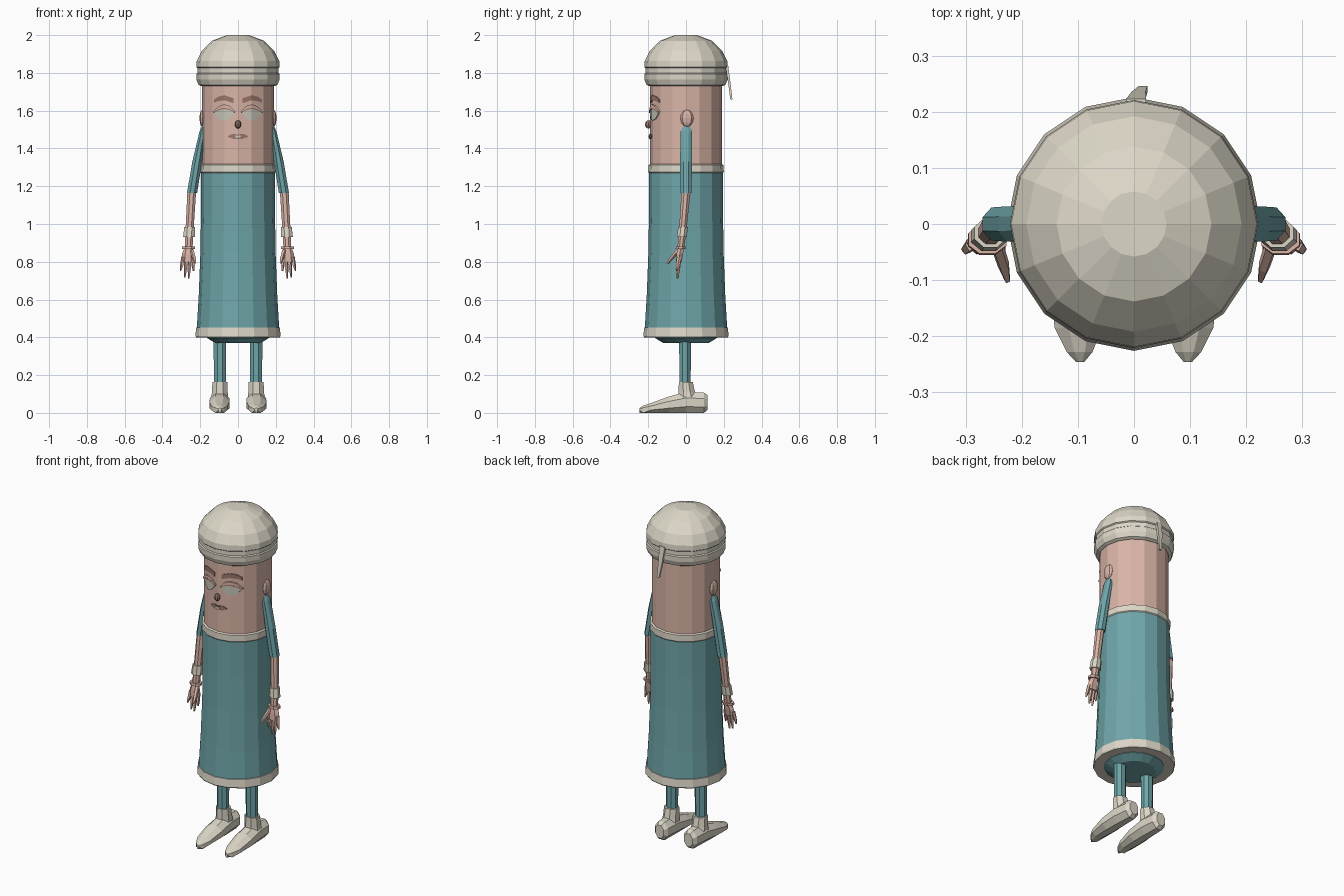
import bpy, bmesh, math


def material(name, col):
    m = bpy.data.materials.new(name)
    m.diffuse_color = (*col, 1)
    return m


SKIN = material("skin", (0.70, 0.46, 0.385))
TEAL = material("teal cloth", (0.16, 0.38, 0.40))
CREAM = material("cream cloth", (0.72, 0.68, 0.575))
BROWN = material("brown skin", (0.33, 0.18, 0.15))
EYE = material("eye grey", (0.56, 0.56, 0.49))


def finish(name, bm, mat):
    bmesh.ops.recalc_face_normals(bm, faces=bm.faces[:])
    me = bpy.data.meshes.new(name)
    bm.to_mesh(me)
    bm.free()
    me.materials.append(mat)
    ob = bpy.data.objects.new(name, me)
    bpy.context.collection.objects.link(ob)
    return ob


def loft(name, rings, n, mat, side=1, along_y=False, turn=0.0):
    """Capped tube through rings (x, y, z, half width, half depth)."""
    bm = bmesh.new()
    loops = []
    for x, y, z, a, b in rings:
        loop = []
        for i in range(n):
            t = 2 * math.pi * (i + turn) / n
            u, v = a * math.cos(t), b * math.sin(t)
            p = (x + u, y, z + v) if along_y else (x + u, y + v, z)
            loop.append(bm.verts.new((side * p[0], p[1], p[2])))
        loops.append(loop)
    for lo, hi in zip(loops, loops[1:]):
        for i in range(n):
            j = (i + 1) % n
            bm.faces.new((lo[i], lo[j], hi[j], hi[i]))
    bm.faces.new(loops[0])
    bm.faces.new(loops[-1])
    return finish(name, bm, mat)


def lathe(name, profile, mat):
    return loft(name, [(0, 0, z, r, r) for r, z in profile], 16, mat)


HEAD_R = 0.19


def face_y(x):
    """Front surface of the sixteen-sided head at x."""
    pts = [(HEAD_R * math.sin(k * math.pi / 8), -HEAD_R * math.cos(k * math.pi / 8))
           for k in range(5)]
    x = abs(x)
    for (x0, y0), (x1, y1) in zip(pts, pts[1:]):
        if x <= x1:
            return y0 + (y1 - y0) * (x - x0) / (x1 - x0)
    return 0


def plate(name, cols, mat, side=1, lift=0.005):
    """Thin plate on the face from columns (x, bottom z, top z)."""
    bm = bmesh.new()
    rows = []
    for x, z0, z1 in cols:
        y = face_y(x)
        rows.append([bm.verts.new((side * x, yy, z)) for yy, z in
                     ((y - lift, z0), (y - lift, z1), (y + 0.002, z1), (y + 0.002, z0))])
    for a, b in zip(rows, rows[1:]):
        for i in range(4):
            j = (i + 1) % 4
            bm.faces.new((a[i], a[j], b[j], b[i]))
    bm.faces.new(rows[0])
    bm.faces.new(rows[-1])
    return finish(name, bm, mat)


def ball(name, loc, size, mat, seg=8, rings=6):
    bm = bmesh.new()
    bmesh.ops.create_uvsphere(bm, u_segments=seg, v_segments=rings, radius=1)
    for v in bm.verts:
        v.co = [c * s + o for c, s, o in zip(v.co, size, loc)]
    return finish(name, bm, mat)


# Robe, trims, head and cap
lathe("underskirt", [(0.12, 0.37), (0.165, 0.397), (0.165, 0.41)], TEAL)
lathe("hem", [(0.222, 0.40), (0.226, 0.408), (0.221, 0.452), (0.21, 0.455)], CREAM)
lathe("robe", [(0.218, 0.45), (0.208, 0.62), (0.199, 0.85), (0.196, 1.05), (0.196, 1.275)], TEAL)
lathe("collar", [(0.196, 1.27), (0.2, 1.275), (0.199, 1.312), (0.185, 1.32)], CREAM)
lathe("head", [(HEAD_R, 1.31), (HEAD_R, 1.74)], SKIN)
lathe("cap", [(0.195, 1.73), (0.209, 1.737), (0.22, 1.765), (0.221, 1.795), (0.215, 1.80),
              (0.215, 1.825), (0.221, 1.83), (0.219, 1.862), (0.192, 1.915),
              (0.138, 1.97), (0.058, 2.0)], CREAM)
loft("cap_tail", [(0.016, 0.24, 1.66, 0.011, 0.008), (0.008, 0.229, 1.75, 0.018, 0.009),
                  (0.004, 0.216, 1.84, 0.025, 0.010)], 4, CREAM, turn=0.5)

# Nose and mouth
ball("nose", (0, -0.199, 1.527), (0.017, 0.018, 0.022), BROWN)
plate("mouth", [(-0.053, 1.462, 1.466), (-0.03, 1.452, 1.477), (0, 1.449, 1.474),
                (0.03, 1.452, 1.477), (0.053, 1.462, 1.466)], BROWN)
plate("lip_gap", [(-0.014, 1.459, 1.468), (0, 1.458, 1.467), (0.014, 1.459, 1.468)],
      CREAM, lift=0.008)

for s, tag in ((1, "right"), (-1, "left")):
    # Brows, eyes and lids
    plate("brow_" + tag, [(0.024, 1.640, 1.666), (0.0727, 1.655, 1.682),
                          (0.105, 1.65, 1.674), (0.128, 1.642, 1.658)], BROWN, s)
    plate("eye_" + tag, [(0.02, 1.588, 1.592), (0.045, 1.558, 1.613), (0.0727, 1.548, 1.62),
                         (0.1, 1.556, 1.613), (0.127, 1.588, 1.592)], EYE, s, 0.006)
    plate("lid_" + tag, [(0.016, 1.588, 1.596), (0.045, 1.608, 1.625), (0.0727, 1.614, 1.633),
                         (0.1, 1.608, 1.625), (0.131, 1.588, 1.596)], SKIN, s, 0.009)
    plate("lash_" + tag, [(0.018, 1.587, 1.592), (0.045, 1.603, 1.609), (0.0727, 1.609, 1.615),
                          (0.1, 1.603, 1.609), (0.129, 1.587, 1.592)], BROWN, s, 0.0095)
    ball("ear_" + tag, (s * 0.188, 0.005, 1.56), (0.016, 0.035, 0.045), SKIN)

    # Arm, cuff and wrist band
    loft("sleeve_" + tag, [(0.243, 0, 1.165, 0.029, 0.032), (0.216, 0, 1.33, 0.028, 0.034),
                           (0.187, 0.002, 1.49, 0.018, 0.033), (0.182, 0.002, 1.515, 0.012, 0.02)],
         8, TEAL, s, turn=0.5)
    loft("forearm_" + tag, [(0.261, -0.028, 0.87, 0.022, 0.019), (0.257, -0.018, 0.96, 0.023, 0.021),
                            (0.245, 0, 1.17, 0.025, 0.026)], 8, SKIN, s, turn=0.5)
    loft("cuff_" + tag, [(0.259, -0.022, 0.93, 0.034, 0.028), (0.256, -0.016, 0.985, 0.031, 0.028)],
         8, CREAM, s, turn=0.5)
    loft("wrist_band_" + tag, [(0.262, -0.029, 0.868, 0.037, 0.028),
                               (0.261, -0.027, 0.882, 0.037, 0.028)], 8, SKIN, s, turn=0.5)

    # Palm, four fingers and thumb
    loft("palm_" + tag, [(0.265, -0.038, 0.80, 0.035, 0.017), (0.264, -0.033, 0.84, 0.033, 0.02),
                         (0.261, -0.028, 0.875, 0.022, 0.02)], 6, SKIN, s)
    for i, (x0, x1, z) in enumerate(((0.238, 0.235, 0.75), (0.255, 0.26, 0.712),
                                     (0.274, 0.281, 0.718), (0.291, 0.304, 0.752))):
        loft(f"finger_{i}_{tag}", [(x1, -0.045, z, 0.004, 0.005),
                                   ((x0 + x1) / 2, -0.043, (z + 0.81) / 2, 0.0095, 0.012),
                                   (x0, -0.036, 0.825, 0.0095, 0.013)], 5, SKIN, s)
    loft("thumb_" + tag, [(0.226, -0.098, 0.79, 0.006, 0.008), (0.232, -0.075, 0.82, 0.011, 0.013),
                          (0.245, -0.036, 0.865, 0.012, 0.015)], 5, SKIN, s)

    # Leg, ankle and shoe
    loft("leg_" + tag, [(0.096, -0.005, 0.14, 0.034, 0.032), (0.096, -0.005, 0.41, 0.036, 0.034)],
         8, TEAL, s, turn=0.5)
    loft("ankle_" + tag, [(0.097, 0.01, 0.07, 0.05, 0.055), (0.096, 0.004, 0.11, 0.045, 0.047),
                          (0.096, -0.001, 0.163, 0.043, 0.04)], 8, CREAM, s, turn=0.5)
    shoe = loft("shoe_" + tag, [(0.096, 0.115, 0.055, 0.03, 0.042), (0.096, 0.095, 0.054, 0.047, 0.058),
                                (0.097, 0.0, 0.056, 0.055, 0.06), (0.098, -0.09, 0.043, 0.058, 0.047),
                                (0.099, -0.185, 0.026, 0.046, 0.028), (0.097, -0.228, 0.02, 0.025, 0.019),
                                (0.096, -0.246, 0.018, 0.008, 0.008)],
                8, CREAM, s, along_y=True, turn=0.5)
    for v in shoe.data.vertices:  # flat sole
        if v.co.z < 0.014:
            v.co.z = 0.0
